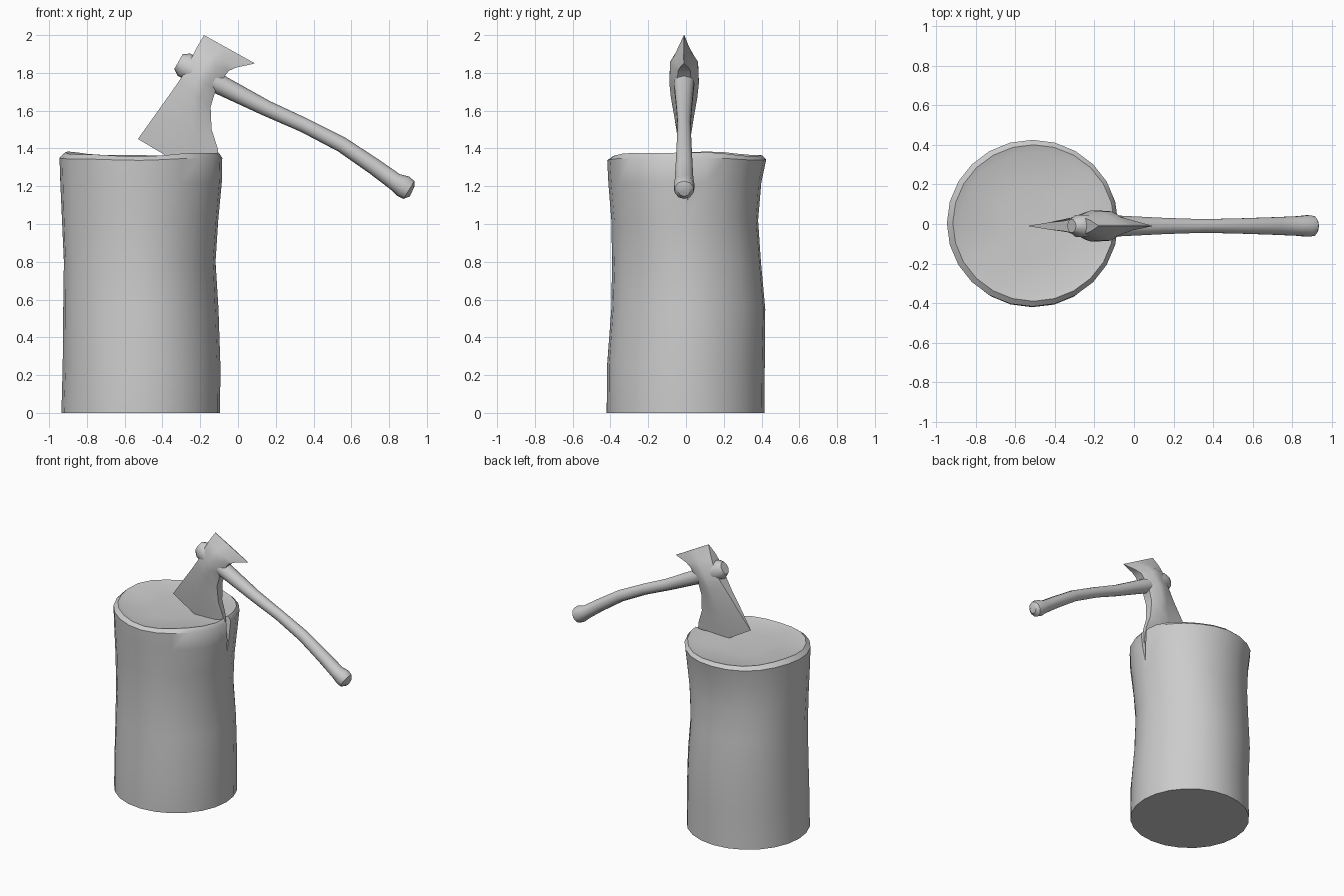
import bpy, math
from mathutils import Vector

if "Cube" in bpy.data.objects:
    bpy.data.objects.remove(bpy.data.objects["Cube"])


def make_mesh(name, verts, faces):
    me = bpy.data.meshes.new(name)
    me.from_pydata(verts, [], faces)
    me.update()
    ob = bpy.data.objects.new(name, me)
    bpy.context.collection.objects.link(ob)
    return ob


def loft(name, rings):
    """Skin a list of equal-length rings and cap both ends."""
    n = len(rings[0])
    verts = [p for r in rings for p in r]
    faces = [(k * n + i, k * n + (i + 1) % n, (k + 1) * n + (i + 1) % n, (k + 1) * n + i)
             for k in range(len(rings) - 1) for i in range(n)]
    faces += [tuple(reversed(range(n))), tuple(range(len(verts) - n, len(verts)))]
    ob = make_mesh(name, verts, faces)
    finish(ob, recalc=True)
    return ob


def finish(ob, recalc=False, angle=40):
    bpy.ops.object.select_all(action='DESELECT')
    bpy.context.view_layer.objects.active = ob
    ob.select_set(True)
    if recalc:
        bpy.ops.object.mode_set(mode='EDIT')
        bpy.ops.mesh.select_all(action='SELECT')
        bpy.ops.mesh.normals_make_consistent(inside=False)
        bpy.ops.object.mode_set(mode='OBJECT')
    bpy.ops.object.shade_smooth_by_angle(angle=math.radians(angle))


# Stump: left, right, front, back extents per height, then the rim and dished top
SIDES = 24
levels = [  # x min, x max, y min, y max, z, height wobble
    (-.935, -.095, -.42, .415, 0, 0),
    (-.93, -.095, -.42, .415, .25, 0),
    (-.93, -.108, -.395, .42, .55, 0),
    (-.925, -.122, -.388, .40, .80, 0),
    (-.932, -.105, -.392, .385, 1.02, 0),
    (-.94, -.085, -.41, .40, 1.22, 0),
    (-.945, -.08, -.417, .425, 1.345, .006),
    (-.915, -.10, -.39, .40, 1.37, .01),
    (-.875, -.14, -.35, .36, 1.358, .008),
    (-.70, -.32, -.17, .18, 1.345, .003),
]
rings = []
for x0, x1, y0, y1, z, wob in levels:
    ring = []
    for i in range(SIDES):
        a = math.tau * i / SIDES
        lump = 1 + .012 * math.sin(5 * a + 3 * z) * math.sin(math.pi * min(z, 1.35) / 1.35)
        ring.append(((x0 + x1) / 2 + (x1 - x0) / 2 * math.cos(a) * lump,
                     (y0 + y1) / 2 + (y1 - y0) / 2 * math.sin(a) * lump,
                     z + wob * math.cos(2 * a + .4) + .4 * wob * math.sin(5 * a)))
    rings.append(ring)
stump = loft("stump", rings)

# Split in the rim where the blade has bitten in
cutter = make_mesh("split_cutter",
                   [(-.28, .005, 1.5), (0, .065, 1.5), (0, -.055, 1.5), (-.06, .01, 1.05)],
                   [(0, 2, 1), (0, 1, 3), (1, 2, 3), (2, 0, 3)])
cutter.hide_render = True
finish(cutter, recalc=True)
mod = stump.modifiers.new("split", 'BOOLEAN')
mod.operation, mod.solver, mod.object = 'DIFFERENCE', 'EXACT', cutter
bpy.context.view_layer.objects.active = stump
bpy.ops.object.modifier_apply(modifier="split")
bpy.data.objects.remove(cutter)
finish(stump)

# Axe head: wedge sections from cutting edge to poll edge
Y = -.01
sections = [  # left x, z, right x, z, half thickness
    (-.53, 1.45, -.09, 1.19, .003),
    (-.43, 1.59, -.107, 1.40, .036),
    (-.355, 1.695, -.14, 1.50, .052),
    (-.31, 1.76, -.145, 1.62, .07),
    (-.29, 1.79, -.115, 1.72, .078),
    (-.24, 1.89, -.05, 1.81, .074),
    (-.215, 1.94, -.01, 1.828, .05),
    (-.18, 2.0, .09, 1.85, .003),
]
rings = []
for lx, lz, rx, rz, t in sections:
    outline = [(0, .5), (.4, 1), (.65, 1), (1, .45), (1, -.45), (.65, -1), (.4, -1), (0, -.5)]
    rings.append([(lx + (rx - lx) * f, Y + t * s, lz + (rz - lz) * f) for f, s in outline])
loft("axe_head", rings)

# Axe handle: oval rings along a bent path
path = [  # x, z, half height, half width
    (-.315, 1.86, .045, .035),
    (-.285, 1.843, .068, .058),
    (-.20, 1.795, .062, .06),
    (-.08, 1.73, .052, .055),
    (.15, 1.613, .042, .043),
    (.35, 1.523, .039, .036),
    (.55, 1.42, .041, .041),
    (.72, 1.305, .044, .047),
    (.83, 1.225, .047, .052),
    (.875, 1.20, .06, .057),
    (.905, 1.18, .055, .052),
    (.922, 1.172, .028, .03),
]
pts = [Vector((p[0], 0, p[1])) for p in path]
rings = []
for k, (x, z, h, w) in enumerate(path):
    d = (pts[min(k + 1, len(pts) - 1)] - pts[max(k - 1, 0)]).normalized()
    up = Vector((-d.z, 0, d.x))
    rings.append([pts[k] + up * h * math.cos(a) + Vector((0, Y + w * math.sin(a), 0))
                  for a in (math.tau * i / 10 for i in range(10))])
loft("axe_handle", rings)
